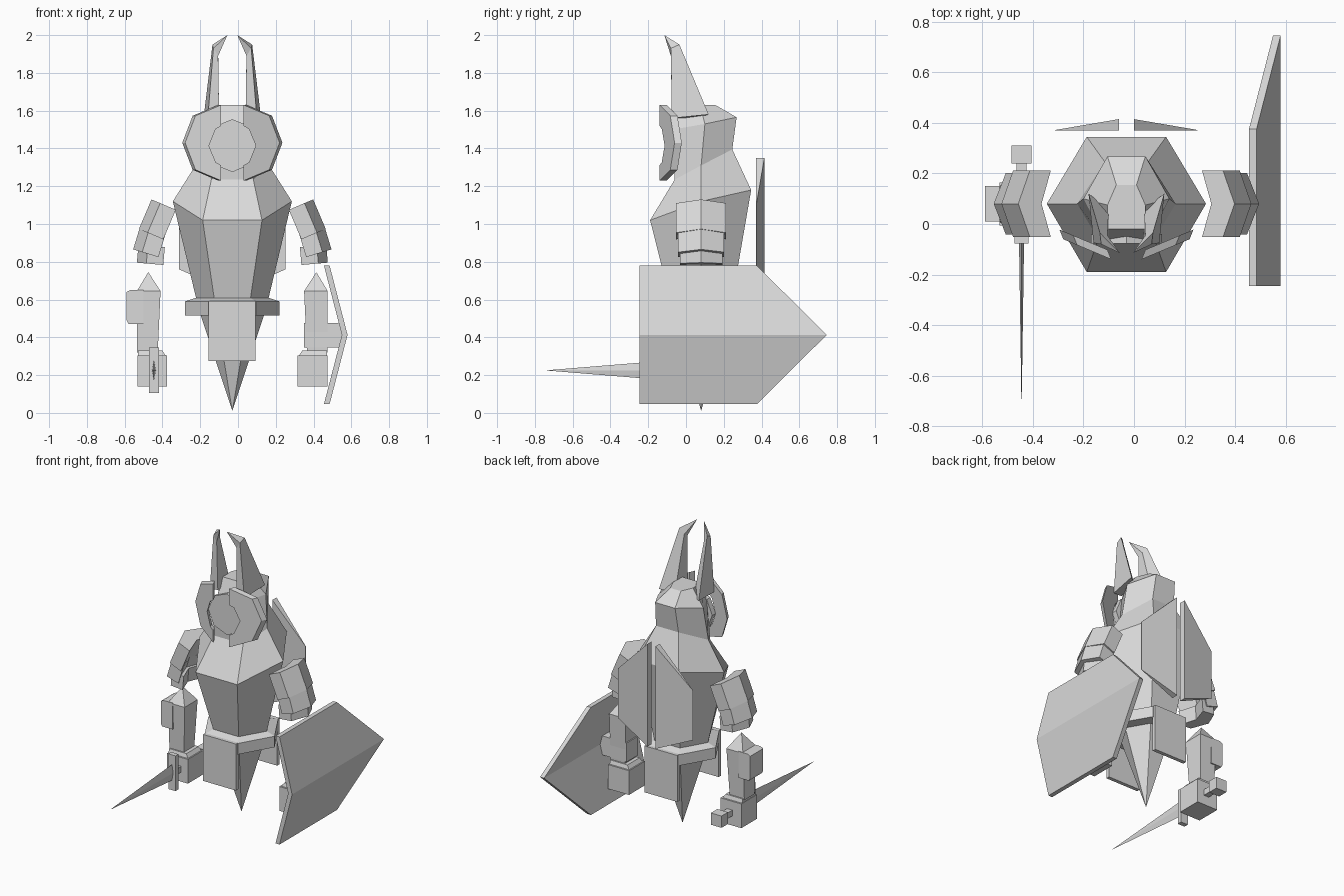
import bpy, bmesh, math
from mathutils import Vector

cube = bpy.data.objects.get("Cube")
if cube:
    bpy.data.objects.remove(cube, do_unlink=True)

stone = bpy.data.materials.new("light grey")
stone.use_nodes = True
GREY = (0.7, 0.7, 0.7, 1.0)
stone.diffuse_color = GREY
stone.node_tree.nodes["Principled BSDF"].inputs["Base Color"].default_value = GREY

CX, CY = -0.03, 0.08          # body axis
SIDES = ((-1, "right"), (1, "left"))


def loft(name, rings):
    """Skin a list of vertex rings; a ring of one point closes to a tip."""
    bm = bmesh.new()
    loops = [[bm.verts.new(p) for p in r] for r in rings]
    for a, b in zip(loops, loops[1:]):
        n = max(len(a), len(b))
        for i in range(n):
            j = (i + 1) % n
            if len(a) == 1:
                bm.faces.new((a[0], b[i], b[j]))
            elif len(b) == 1:
                bm.faces.new((a[i], a[j], b[0]))
            else:
                bm.faces.new((a[i], a[j], b[j], b[i]))
    for r in (loops[0], loops[-1]):
        if len(r) > 2:
            bm.faces.new(r)
    bmesh.ops.recalc_face_normals(bm, faces=bm.faces)
    mesh = bpy.data.meshes.new(name)
    bm.to_mesh(mesh)
    bm.free()
    mesh.materials.append(stone)
    obj = bpy.data.objects.new(name, mesh)
    bpy.context.collection.objects.link(obj)
    return obj


def rect(x0, x1, y0, y1, z):
    return [(x0, y0, z), (x1, y0, z), (x1, y1, z), (x0, y1, z)]


def box(name, x0, x1, y0, y1, z0, z1):
    return loft(name, [rect(x0, x1, y0, y1, z0), rect(x0, x1, y0, y1, z1)])


def six(front, side, back):
    """Six-sided ring from (half width, y, z) at front, side and back."""
    out = [(CX + s * h, y, z) for s, (h, y, z) in
           ((-1, front), (1, front), (1, side), (1, back), (-1, back), (-1, side))]
    return out


def hexa(r, z):
    a = r * math.sqrt(3) / 2
    return six((r / 2, CY - a, z), (r, CY, z), (r / 2, CY + a, z))


# Torso and head
neck = six((0.111, -0.06, 1.235), (0.195, 0.08, 1.31), (0.085, 0.245, 1.395))
loft("torso", [hexa(0.19, 0.60),
               six((0.157, -0.19, 1.02), (0.315, 0.08, 1.12), (0.157, 0.345, 1.18)),
               neck])
loft("head", [neck,
              six((0.08, -0.07, 1.5), (0.17, 0.10, 1.53), (0.075, 0.268, 1.565)),
              six((0.075, -0.02, 1.63), (0.075, 0.075, 1.63), (0.04, 0.155, 1.63))])

# Belt, hanging plates and the tapering lower body
loft("belt", [hexa(0.25, 0.515), hexa(0.25, 0.59), hexa(0.19, 0.61)])
loft("lower_spike", [hexa(0.185, 0.57), [(CX, CY, 0.01)]])
box("front_hanging_plate", -0.155, 0.093, -0.155, -0.13, 0.275, 0.592)
box("back_hanging_plate", -0.155, 0.093, 0.29, 0.315, 0.275, 0.592)

# Face disc behind the split mask
disc = [(0.14 * math.cos(i * math.pi / 4), 1.415 + 0.14 * math.sin(i * math.pi / 4))
        for i in range(8)]
loft("face_disc", [[(CX + x, y, z) for x, z in disc] for y in (-0.078, -0.04)])

MASK = [(0.06, 0.2), (0.195, 0.143), (0.25, 0), (0.195, -0.143), (0.06, -0.2),
        (0.06, -0.104), (0.088, -0.088), (0.124, 0), (0.088, 0.088), (0.06, 0.104)]
CHEVRON = [(0, 0), (-0.05, 1), (-0.14, 1), (-0.1, 0), (-0.14, -1), (-0.05, -1)]
# ridge distance, ridge top, length, half depth, tilt in degrees
ARMOUR = [("upper", 0.428, 1.13, 0.17, 0.132, 23),
          ("middle", 0.487, 0.99, 0.13, 0.122, 17),
          ("lower", 0.497, 0.89, 0.095, 0.112, 5)]

for s, side in SIDES:
    def at(u, y, z):
        return (CX + s * u, y, z)

    # Half mask with an octagonal notch
    loft(side + "_mask_half",
         [[at(u + t * 0.4, -0.14 + (u - 0.06) * 0.42 + t, 1.43 + (z if abs(z) > .12 or u > .2 else z - .015))
           for u, z in MASK] for t in (0, 0.038)])

    # Horn
    loft(side + "_horn", [
        [at(0.15, 0.12, 1.58), at(0.07, 0.06, 1.56), at(0.07, -0.075, 1.56), at(0.13, -0.075, 1.56)],
        [at(0.105, -0.035, 1.95), at(0.075, -0.045, 1.91), at(0.075, -0.08, 1.89), at(0.1, -0.08, 1.93)],
        [at(0.026, -0.115, 2.0)]])

    # Wedge shaped back plate
    loft(side + "_back_plate", [
        [at(0.03, 0.37, 0.65), at(0.03, 0.415, 0.65), at(0.282, 0.372, 0.76), at(0.282, 0.37, 0.76)],
        [at(0.03, 0.37, 1.35), at(0.03, 0.415, 1.35), at(0.282, 0.372, 1.10), at(0.282, 0.37, 1.10)]])

    # Overlapping chevron arm armour
    for part, u0, z0, length, depth, deg in ARMOUR:
        c, n = math.cos(math.radians(deg)), math.sin(math.radians(deg))
        loft(f"{side}_{part}_arm_armour",
             [[at(u0 + p * c + d * n, CY + q * depth, z0 + p * n - d * c)
               for p, q in CHEVRON] for d in (0, length)])

    # Forearm with a pointed top, cuff and fist
    def arm_ring(u0, u1, h, z):
        return [at(u0, CY - h, z), at(u1, CY - h, z), at(u1, CY + h, z), at(u0, CY + h, z)]
    loft(side + "_forearm", [arm_ring(0.395, 0.505, 0.055, 0.32),
                             arm_ring(0.38, 0.505, 0.07, 0.645),
                             [at(0.445, CY, 0.745)]])
    loft(side + "_cuff", [arm_ring(0.35, 0.5, 0.075, 0.30), arm_ring(0.37, 0.5, 0.065, 0.33)])
    loft(side + "_fist", [arm_ring(0.345, 0.503, 0.085, 0.14), arm_ring(0.345, 0.503, 0.085, 0.305)])

# Right elbow guard
loft("right_elbow_guard", [rect(-0.58, -0.50, 0.01, 0.15, 0.47),
                           rect(-0.59, -0.50, 0.01, 0.15, 0.49),
                           rect(-0.59, -0.50, 0.01, 0.15, 0.64),
                           rect(-0.57, -0.50, 0.01, 0.15, 0.65)])

# Sword
SX, SZ = -0.445, 0.225
box("sword_handle", SX - 0.02, SX + 0.02, -0.06, 0.25, SZ - 0.02, SZ + 0.02)
box("sword_pommel", SX - 0.04, SX + 0.04, 0.24, 0.31, SZ - 0.04, SZ + 0.04)
box("sword_guard", SX - 0.027, SX + 0.027, -0.077, -0.045, 0.105, 0.345)
loft("sword_blade", [[(SX - 0.01, -0.07, SZ), (SX, -0.07, SZ - 0.055),
                      (SX + 0.01, -0.07, SZ), (SX, -0.07, SZ + 0.055)],
                     [(SX, -0.745, SZ)]])

# Folded shield, mirrored about its horizontal fold, and its grip
UPPER = [(0.58, -0.245, 0.413), (0.485, -0.245, 0.78), (0.485, 0.375, 0.78), (0.58, 0.745, 0.413)]


def shield_half(sign, dx):
    return [(x - dx, y, 0.413 + sign * (z - 0.413)) for x, y, z in UPPER]


for sign, label in ((1, "upper"), (-1, "lower")):
    loft(f"shield_{label}_half", [shield_half(sign, 0), shield_half(sign, 0.03)])
loft("shield_grip", [rect(0.35, 0.535, 0.02, 0.14, 0.345), rect(0.35, 0.555, 0.02, 0.14, 0.413),
                     rect(0.35, 0.535, 0.02, 0.14, 0.475)])
